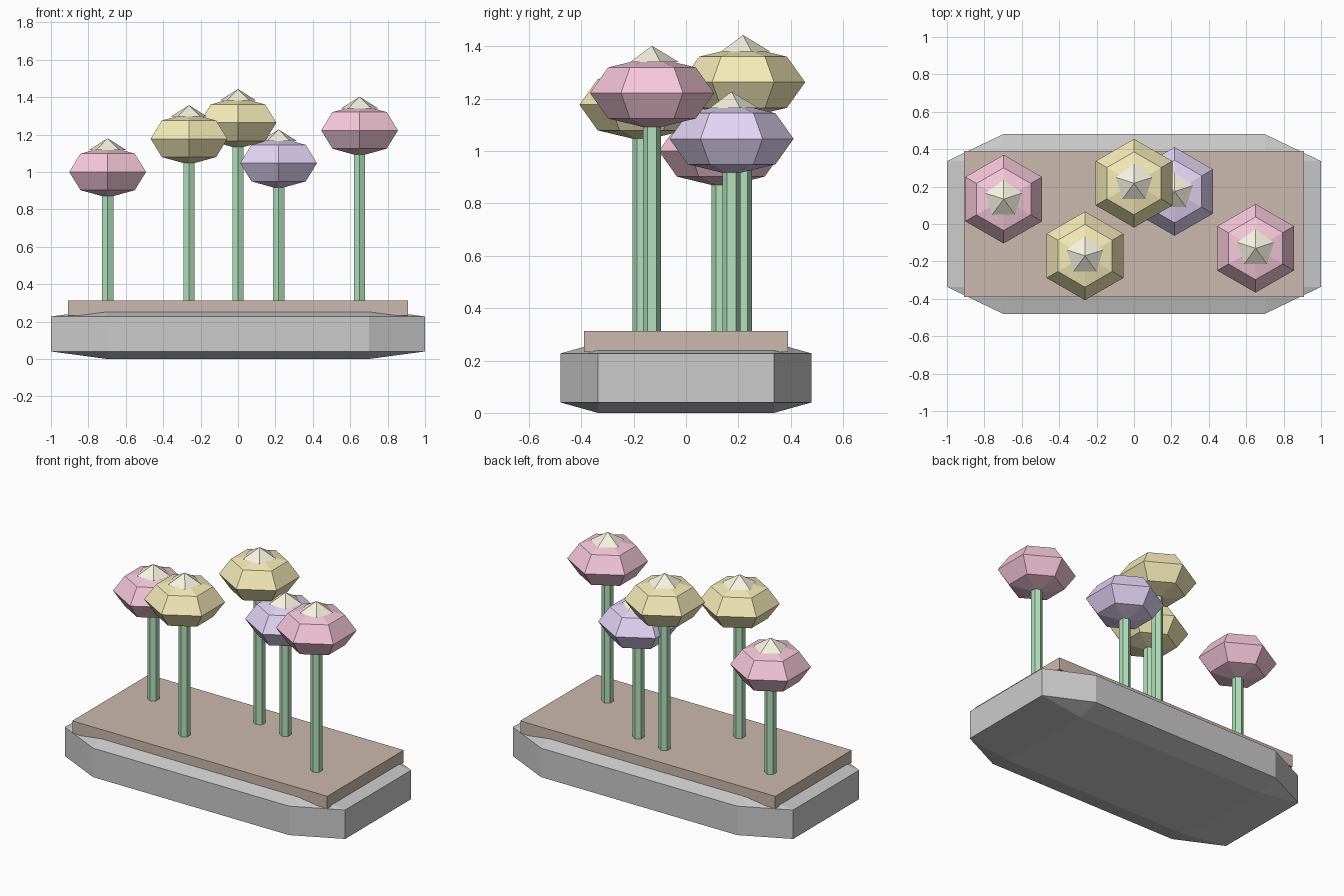
import bpy, bmesh
from mathutils import Matrix

if "Cube" in bpy.data.objects:
    bpy.data.objects.remove(bpy.data.objects["Cube"])


def material(name, rgb):
    m = bpy.data.materials.new(name)
    m.diffuse_color = (*rgb, 1)
    m.use_nodes = True
    m.node_tree.nodes["Principled BSDF"].inputs["Base Color"].default_value = m.diffuse_color
    return m


def finish(name, bm, size, loc, mat=None):
    # Scale the unit shape, place it and turn it into an object
    bmesh.ops.scale(bm, vec=size, verts=bm.verts)
    bmesh.ops.recalc_face_normals(bm, faces=bm.faces)
    me = bpy.data.meshes.new(name)
    bm.to_mesh(me)
    bm.free()
    ob = bpy.data.objects.new(name, me)
    ob.location = loc
    if mat:
        me.materials.append(mat)
    bpy.context.collection.objects.link(ob)
    return ob


def box(name, size, loc, mat=None, bevel=0):
    bm = bmesh.new()
    bmesh.ops.create_cube(bm, size=1)
    if bevel:
        bmesh.ops.bevel(bm, geom=bm.edges[:], offset=bevel, segments=1,
                        profile=0.5, affect='EDGES')
    return finish(name, bm, size, loc, mat)


def cone(name, sides, r1, r2, z0, z1, x, y, mat):
    bm = bmesh.new()
    bmesh.ops.create_cone(bm, cap_ends=True, segments=sides, radius1=r1,
                          radius2=r2, depth=z1 - z0,
                          matrix=Matrix.Rotation(0, 4, 'Z'))
    # Make sure one corner points to +y
    top = max(bm.verts, key=lambda v: v.co.xy.length)
    turn = Matrix.Rotation(top.co.xy.angle_signed((0, 1)) * -1, 4, 'Z')
    bmesh.ops.transform(bm, matrix=turn, verts=bm.verts)
    return finish(name, bm, (1, 1, 1), (x, y, (z0 + z1) / 2), mat)


def bloom(name, loc, mat):
    # Squashed six-sided ball, three rings, corners on the y axis
    bm = bmesh.new()
    bmesh.ops.create_uvsphere(bm, u_segments=6, v_segments=4, radius=1)
    far = max(bm.verts, key=lambda v: v.co.xy.length)
    turn = Matrix.Rotation(far.co.xy.angle_signed((0, 1)) * -1, 4, 'Z')
    bmesh.ops.transform(bm, matrix=turn, verts=bm.verts)
    return finish(name, bm, (0.237, 0.237, 0.138), loc, mat)


brown = material("soil_brown", (0.60, 0.49, 0.42))
green = material("stem_green", (0.45, 0.75, 0.50))
cream = material("center_cream", (0.93, 0.90, 0.75))
pink = material("petal_pink", (0.93, 0.58, 0.70))
yellow = material("petal_yellow", (0.92, 0.84, 0.48))
purple = material("petal_purple", (0.77, 0.67, 0.93))

# Planter with proportionally chamfered edges, and soil slab
box("planter", (2, 0.96, 0.267), (0, 0, 0.1335), bevel=0.15)
box("soil", (1.82, 0.78, 0.08), (0, 0, 0.272), brown)

# Flowers: position of bloom centre and colour
flowers = [(-0.697, 0.133, 1.00, pink), (-0.262, -0.17, 1.177, yellow),
           (0, 0.218, 1.263, yellow), (0.217, 0.174, 1.047, purple),
           (0.65, -0.13, 1.222, pink)]
for i, (x, y, z, mat) in enumerate(flowers, 1):
    cone(f"stem_{i}", 6, 0.035, 0.035, 0.29, z, x, y, green)
    bloom(f"bloom_{i}", (x, y, z), mat)
    cone(f"flower_center_{i}", 5, 0.103, 0, z + 0.118, z + 0.18, x, y, cream)
